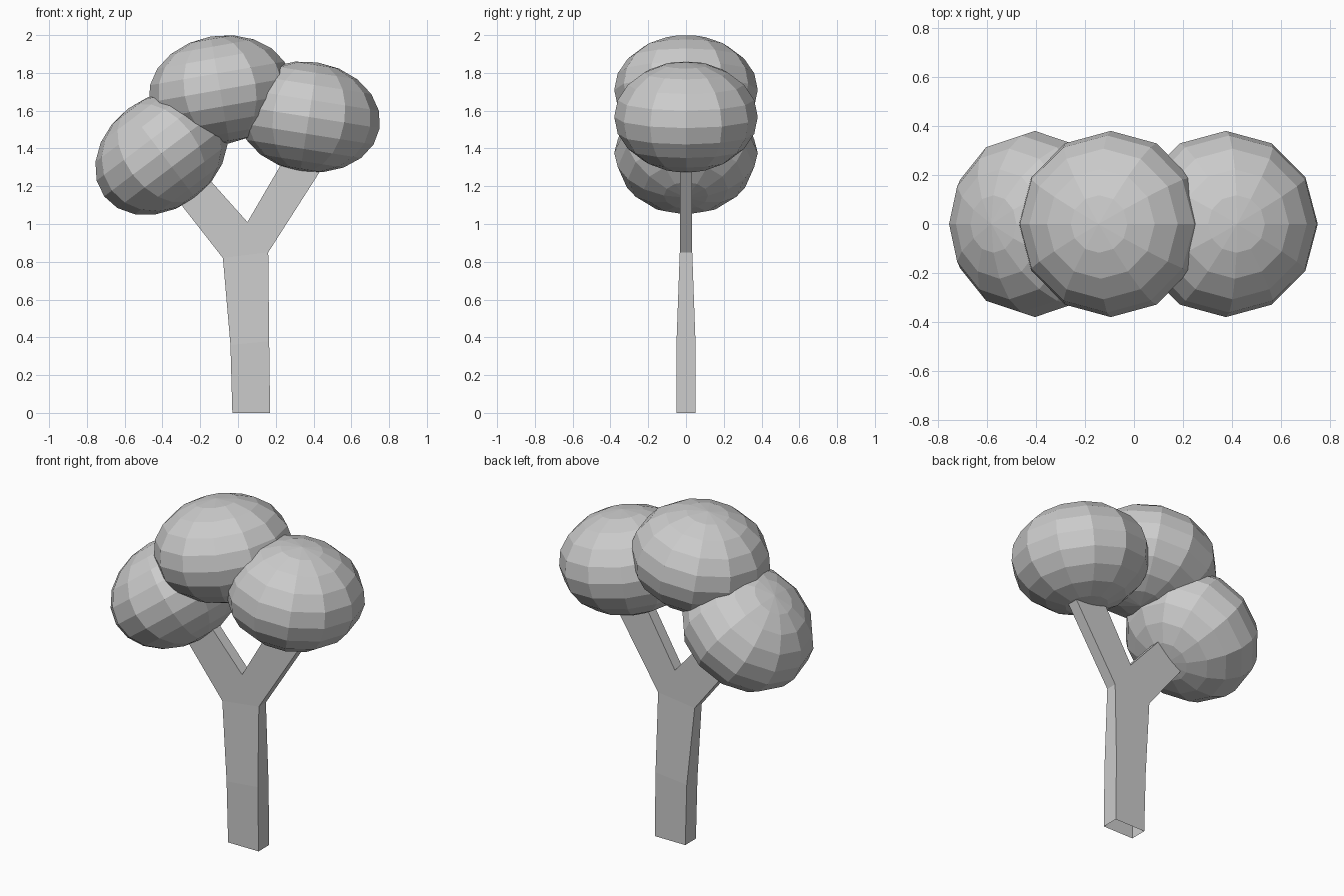
import bpy
import bmesh
from math import radians

if "Cube" in bpy.data.objects:
    bpy.data.objects.remove(bpy.data.objects["Cube"])

# Forked trunk: each ring is a rectangle between two (x, z) profile points
bm = bmesh.new()


def edge(x, z, half_depth):
    """Front and back vertex of one profile point."""
    return [bm.verts.new((x, y, z)) for y in (-half_depth, half_depth)]


def tube(a, b):
    """Join ring a to ring b; a ring is (left edge, right edge)."""
    ra, rb = [[r[0][0], r[1][0], r[1][1], r[0][1]] for r in (a, b)]
    for i in range(4):
        j = (i + 1) % 4
        bm.faces.new((ra[i], ra[j], rb[j], rb[i]))


base = edge(-0.03, 0, 0.05), edge(0.17, 0, 0.05)
middle = edge(-0.04, 0.36, 0.05), edge(0.165, 0.38, 0.05)
left, right = edge(-0.08, 0.82, 0.033), edge(0.16, 0.85, 0.033)
crotch = edge(0.05, 1.01, 0.033)
left_end = edge(-0.35, 1.165, 0.033), edge(-0.20, 1.29, 0.033)
right_end = edge(0.26, 1.37, 0.033), edge(0.48, 1.35, 0.033)


def branch(a, b, end):
    """Three outer sides plus the inner side of a branch."""
    tube((a, b), end)


tube(base, middle)
tube(middle, (left, right))
bm.faces.new((left[0], right[0], crotch[0]))
bm.faces.new((right[1], left[1], crotch[1]))
branch(left, crotch, left_end)
branch(crotch, right, right_end)
bmesh.ops.recalc_face_normals(bm, faces=bm.faces)
mesh = bpy.data.meshes.new("trunk")
bm.to_mesh(mesh)
bm.free()
bpy.context.collection.objects.link(bpy.data.objects.new("trunk", mesh))

# Foliage: flattened, tilted low-poly spheres
for name, x, z, height, tilt in (
    ("foliage_left", -0.405, 1.375, 0.295, -37),
    ("foliage_top", -0.095, 1.71, 0.287, -10),
    ("foliage_right", 0.375, 1.567, 0.292, 9),
):
    bpy.ops.mesh.primitive_uv_sphere_add(
        segments=12, ring_count=10, radius=1,
        location=(x, 0, z), rotation=(0, radians(tilt), 0))
    blob = bpy.context.object
    blob.name = name
    blob.scale = (0.38, 0.38, height)
